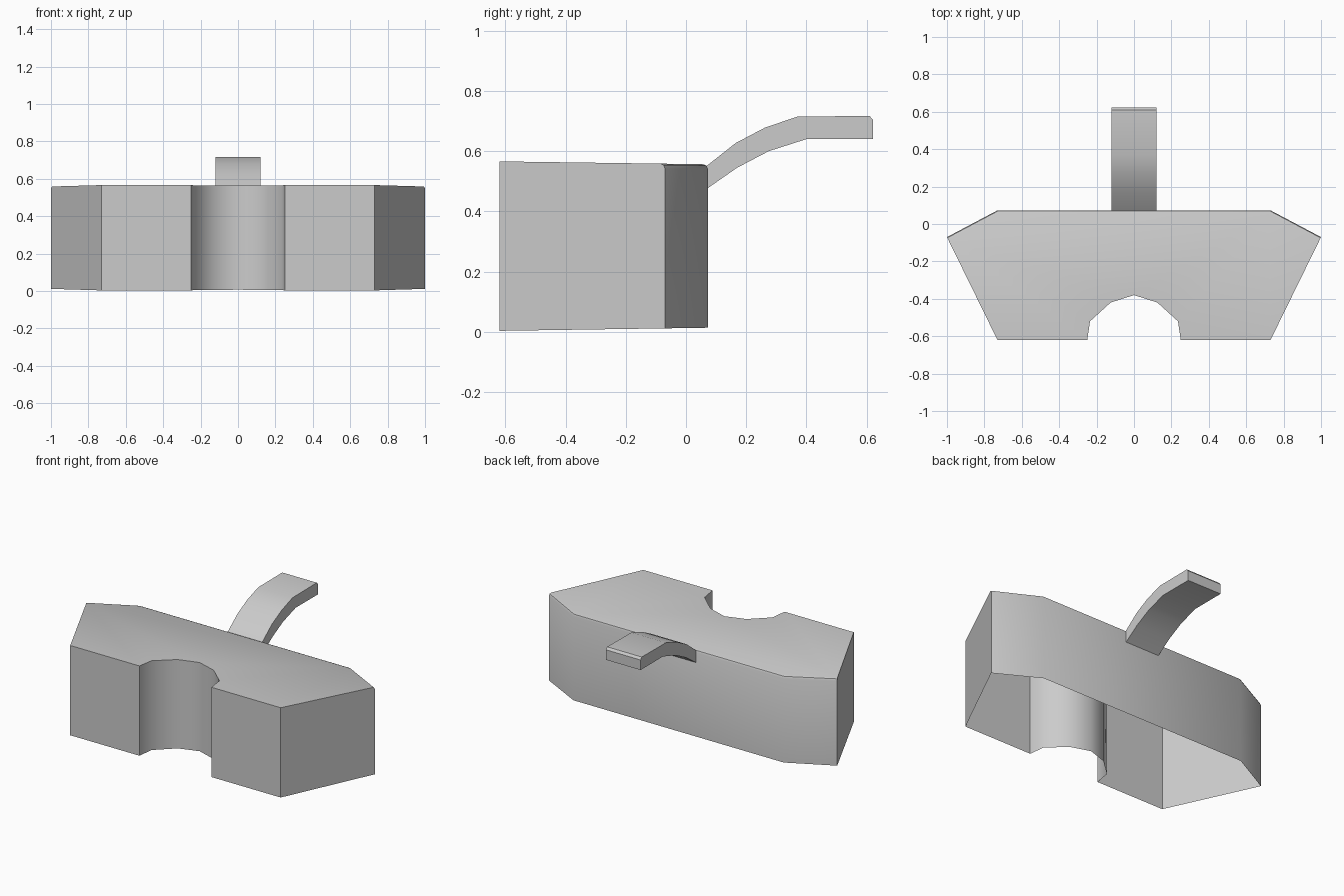
import bpy, bmesh

if "Cube" in bpy.data.objects:
    bpy.data.objects.remove(bpy.data.objects["Cube"])


def finish(bm, name, angle):
    bmesh.ops.recalc_face_normals(bm, faces=bm.faces[:])
    mesh = bpy.data.meshes.new(name)
    bm.to_mesh(mesh)
    bm.free()
    obj = bpy.data.objects.new(name, mesh)
    bpy.context.collection.objects.link(obj)
    bpy.ops.object.select_all(action='DESELECT')
    obj.select_set(True)
    bpy.context.view_layer.objects.active = obj
    bpy.ops.object.shade_smooth_by_angle(angle=angle)
    return obj


# Body shell: notched outline, open underneath, very slightly sloped top and rim
half = [(0, -0.38), (0.125, -0.42), (0.235, -0.52), (0.25, -0.62),
        (0.73, -0.62), (1.0, -0.07), (0.73, 0.073)]
outline = half + [(-x, y) for x, y in reversed(half[1:])]
bm = bmesh.new()
low = [bm.verts.new((x, y, 0.003 + 0.015 * (y + 0.62))) for x, y in outline]
top = [bm.verts.new((x, y, 0.566 - 0.014 * (y + 0.62))) for x, y in outline]
n = len(outline)
for i in range(n):
    j = (i + 1) % n
    bm.faces.new((low[i], low[j], top[j], top[i]))
bm.faces.new(top)

# Soft bevel along the rear top edges
rear = [e for e in bm.edges
        if all(v in top and v.co.y > -0.1 for v in e.verts)]
bmesh.ops.bevel(bm, geom=rear, offset=0.016, segments=2, profile=0.5,
                affect='EDGES', clamp_overlap=True)
finish(bm, "body_shell", 0.7)

# Curved rear tab: side profile swept across its width, open at the root
profile = [(0.065, 0.472), (0.17, 0.545), (0.275, 0.6), (0.4, 0.64),
           (0.622, 0.64), (0.622, 0.703), (0.61, 0.717), (0.37, 0.715),
           (0.262, 0.678), (0.165, 0.627), (0.065, 0.548)]
bm = bmesh.new()
left = [bm.verts.new((-0.12, y, z)) for y, z in profile]
right = [bm.verts.new((0.12, y, z)) for y, z in profile]
m = len(profile)
for i in range(m - 1):
    bm.faces.new((left[i], left[i + 1], right[i + 1], right[i]))
# Side walls built as strips between the lower and upper curves
pairs = [(0, 10), (1, 9), (2, 8), (3, 7), (4, 5)]
for side in (left, right):
    for (a, b), (c, d) in zip(pairs[:3], pairs[1:4]):
        bm.faces.new((side[a], side[c], side[d], side[b]))
    bm.faces.new([side[k] for k in (3, 4, 5, 6, 7)])
finish(bm, "rear_tab", 0.6)
